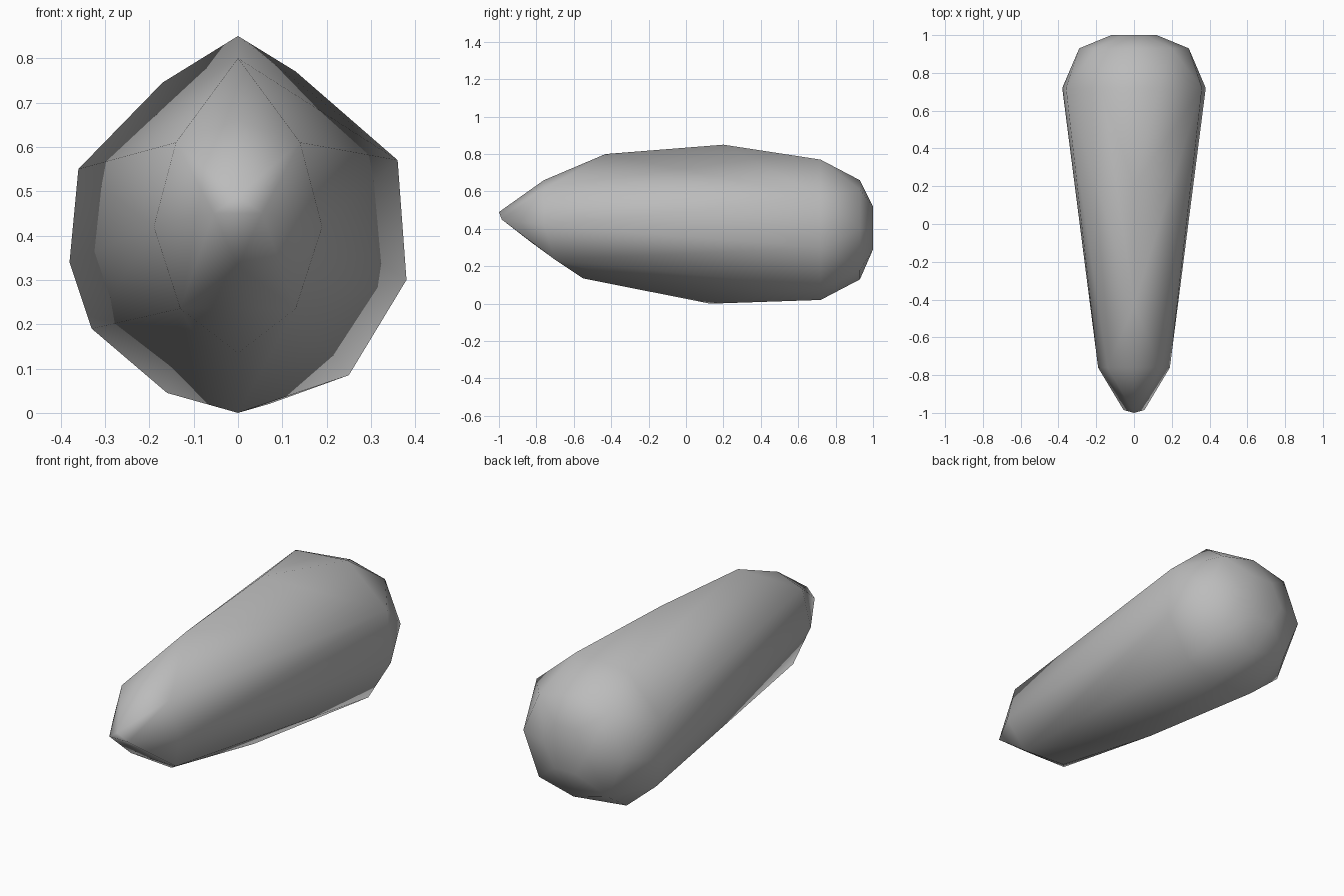
import bpy, bmesh

cube = bpy.data.objects.get("Cube")
if cube:
    bpy.data.objects.remove(cube, do_unlink=True)


def make_material(name, color):
    mat = bpy.data.materials.new(name)
    mat.use_nodes = True
    mat.diffuse_color = color
    mat.node_tree.nodes["Principled BSDF"].inputs["Base Color"].default_value = color
    return mat


def ring(y, profile, mirrored=True):
    """Cross-section points at depth y, optionally reflected across x."""
    points = [(x, y, z) for x, z in profile]
    if mirrored:
        points += [(-x, y, z) for x, z in profile if x]
    return points


def make_hull(name, points, material):
    """Faceted solid wrapped around the cross-sections, shaded smooth."""
    bm = bmesh.new()
    for point in points:
        bm.verts.new(point)
    result = bmesh.ops.convex_hull(bm, input=bm.verts)
    loose = {v for v in result["geom_interior"] + result["geom_unused"]
             if isinstance(v, bmesh.types.BMVert)}
    bmesh.ops.delete(bm, geom=list(loose), context="VERTS")
    bmesh.ops.recalc_face_normals(bm, faces=bm.faces)
    for face in bm.faces:
        face.smooth = True
    mesh = bpy.data.meshes.new(name)
    bm.to_mesh(mesh)
    bm.free()
    mesh.materials.append(material)
    obj = bpy.data.objects.new(name, mesh)
    bpy.context.collection.objects.link(obj)
    return obj


# Narrow front tip
tip = ring(-1, [(0, .49)]) + ring(-.985, [(.055, .45)])
# Tapering neck
neck = (ring(-.83, [(.11, .36), (0, .33)])
        + ring(-.76, [(.19, .42), (.14, .61), (0, .66)])
        + ring(-.7, [(.13, .235)])
        + ring(-.55, [(0, .135)]) + ring(-.43, [(0, .8)]))
# Crest and keel of the body
body = ring(.2, [(0, .85)]) + ring(.13, [(0, 0)])
# Widest section, slightly uneven from side to side
widest = ring(.72, [(.13, .77), (.22, .69), (.36, .57), (.38, .3), (.25, .085),
                    (.07, .02), (-.16, .045), (-.33, .19), (-.38, .34),
                    (-.36, .55), (-.17, .745)], mirrored=False)
# Rounded rear end
rear = (ring(.93, [(0, .66), (.2, .61), (.29, .4), (.2, .18), (0, .13)])
        + ring(1, [(.06, .52), (.12, .4), (.06, .29)]))

grey = make_material("stone grey", (.5, .5, .5, 1))
make_hull("stone_body", tip + neck + body + widest + rear, grey)
